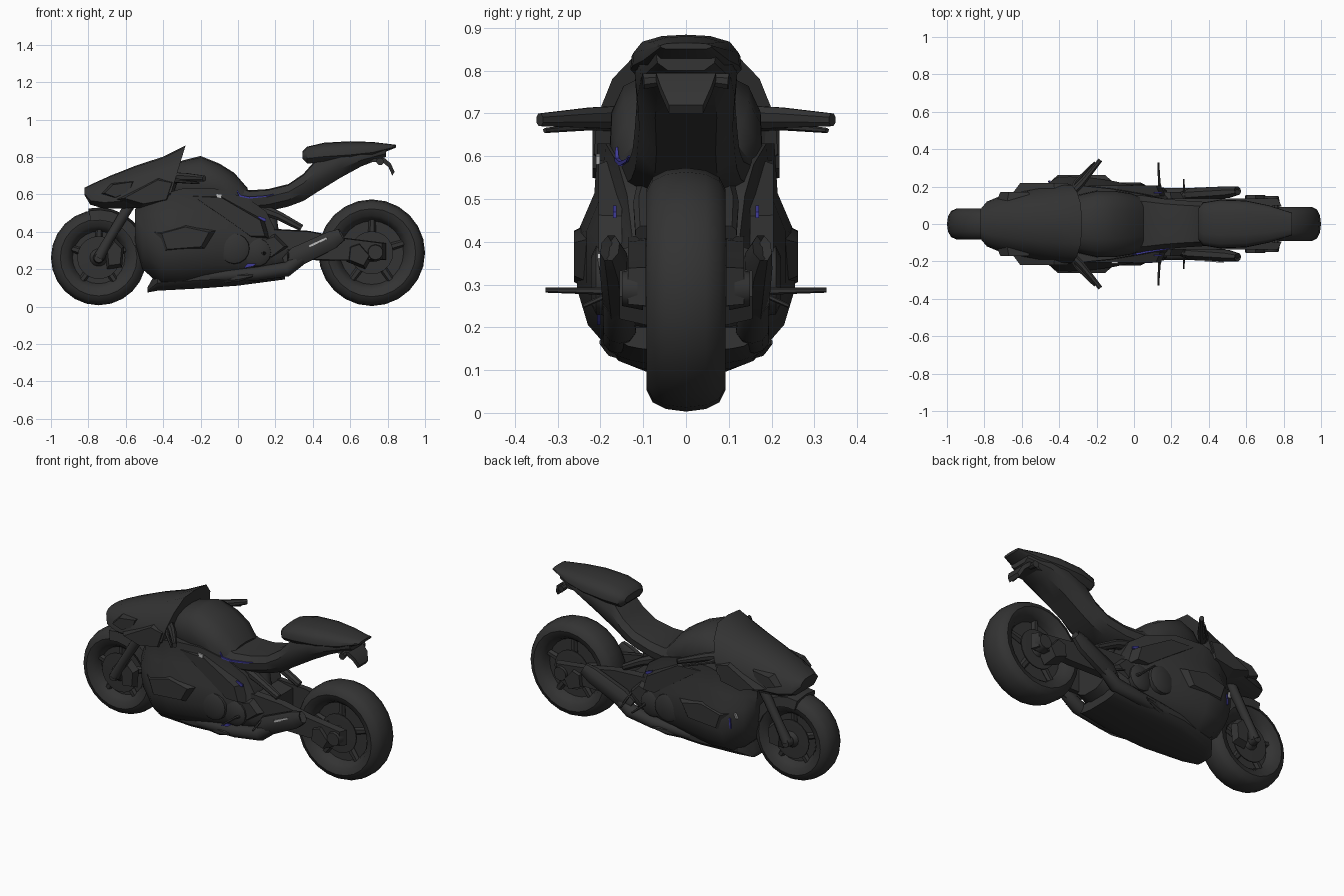
import bpy, bmesh, math
from mathutils import Vector


def material(name, rgb):
    m = bpy.data.materials.new(name)
    m.diffuse_color = (*rgb, 1)
    return m


CHARCOAL = material("charcoal", (0.033, 0.033, 0.033))
BLUE = material("deep blue", (0.05, 0.045, 0.32))
SILVER = material("silver", (0.5, 0.5, 0.5))


def skin(name, rings, mat=CHARCOAL, mirror=False, angle=38):
    """Closed solid from rings of equal length, capped at both ends."""
    bm = bmesh.new()
    rows = [[bm.verts.new(p) for p in r] for r in rings]
    n = len(rows[0])
    for a, b in zip(rows, rows[1:]):
        for i in range(n):
            bm.faces.new((a[i], a[(i + 1) % n], b[(i + 1) % n], b[i]))
    bm.faces.new(rows[0])
    bm.faces.new(rows[-1])
    bmesh.ops.recalc_face_normals(bm, faces=bm.faces)
    me = bpy.data.meshes.new(name)
    bm.to_mesh(me)
    bm.free()
    me.shade_smooth()
    me.set_sharp_from_angle(angle=math.radians(angle))
    me.materials.append(mat)
    ob = bpy.data.objects.new(name, me)
    bpy.context.collection.objects.link(ob)
    if mirror:
        ob.modifiers.new("mirror", 'MIRROR').use_axis = (False, True, False)
    return ob


def loft(name, half, stations, shear=0.0):
    """Body part: half profile (width, height fractions) at (x, bottom, top, half width)."""
    full = half + [(-y, z) for y, z in half[-2:0:-1]]
    return skin(name, [[(x + shear * fz * i / (len(stations) - 1), fy * w, zb + fz * (zt - zb))
                        for fy, fz in full] for i, (x, zb, zt, w) in enumerate(stations)])


def tube(name, path, radii, n=10, mat=CHARCOAL, mirror=True, flat=1.0):
    pts = [Vector(p) for p in path]
    rings = []
    for i, p in enumerate(pts):
        d = (pts[min(i + 1, len(pts) - 1)] - pts[max(i - 1, 0)]).normalized()
        u = d.cross(Vector((0, 0, 1)) if abs(d.z) < 0.9 else Vector((1, 0, 0))).normalized()
        v = u.cross(d)
        rings.append([p + radii[i] * (u * flat * math.cos(t) + v * math.sin(t))
                      for t in (2 * math.pi * (k + 0.5) / n for k in range(n))])
    return skin(name, rings, mat, mirror)


def lathe(name, cx, cz, prof, n=24, mirror=False):
    """Turned part around an axle along y; prof is (y, radius)."""
    return skin(name, [[(cx + r * math.cos(2 * math.pi * k / n), y, cz + r * math.sin(2 * math.pi * k / n))
                        for k in range(n)] for y, r in prof], mirror=mirror)


def plate(name, outline, y0, y1, mat=CHARCOAL, mirror=True, inset=0.0):
    """Side panel from an (x, z) outline, outer face at y1 shrunk by inset."""
    cx = sum(p[0] for p in outline) / len(outline)
    cz = sum(p[1] for p in outline) / len(outline)
    s = 1 - inset
    return skin(name, [[(x, y0, z) for x, z in outline],
                       [(cx + (x - cx) * s, y1, cz + (z - cz) * s) for x, z in outline]], mat, mirror, 25)


# Wheels: tyre with recessed rim, spokes, brake discs and axle
def wheel(label, cx, cz, R, w):
    half = [(-.03, .03), (-.03, R - .115), (-.6 * w, R - .105), (-.88 * w, R - .085),
            (-w, R - .05), (-.85 * w, R - .022), (-.5 * w, R - .006)]
    lathe(label + "_wheel", cx, cz, half + [(0, R)] + [(-y, r) for y, r in half[::-1]])
    for k in range(5):
        t = math.tau * k / 5 + .3
        c, s = math.cos(t), math.sin(t)
        tube(f"{label}_spoke_{k}", [(cx + c * .03, .035, cz + s * .03),
                                    (cx + c * (R - .1), .035, cz + s * (R - .1))], [.024, .018], 6)
    lathe(label + "_hub", cx, cz, [(.03, .06), (.07, .045), (.085, .03)], 14, True)
    lathe(label + "_brake_disc", cx, cz, [(.056, .115), (.062, .115), (.064, .06)], 20, True)


wheel("front", -.745, .262, .255, .082)
wheel("rear", .715, .288, .285, .092)

# Front fork, calipers and fender
tube("fork_leg", [(-.745, .105, .26), (-.69, .105, .36), (-.52, .1, .64)], [.03, .025, .03])
tube("front_axle", [(-.745, .08, .26), (-.745, .125, .26)], [.03, .025])
plate("front_caliper", [(-.70, .2), (-.62, .21), (-.61, .32), (-.66, .37), (-.71, .3)], .07, .11, inset=.25)
fender = []
for k in range(7):
    t = math.radians(18 + 14 * k)
    fender.append([(-.745 + r * math.cos(t), y, .262 + r * math.sin(t)) for y, r in
                   ((-.095, .2), (-.085, .255), (0, .268), (.085, .255), (.095, .2), (.087, .2), (0, .258), (-.087, .2))])
skin("front_fender", fender)

# Nose cowl with windscreen
COWL = [(0, 0), (.7, 0), (1, .18), (.97, .45), (.8, .74), (.48, .97), (0, 1)]
loft("nose_cowl", COWL, [(-.82, .595, .635, .08), (-.79, .545, .66, .12), (-.72, .525, .70, .15),
                         (-.6, .525, .755, .18), (-.48, .53, .80, .21), (-.375, .55, .862, .215)], .095)
plate("headlight_panel", [(-.74, .60), (-.68, .66), (-.54, .68), (-.56, .62), (-.66, .57)], .11, .172, inset=.25)
plate("cowl_flank", [(-.66, .57), (-.42, .70), (-.32, .68), (-.36, .56), (-.52, .53)], .15, .218, inset=.25)

# Main fairing around the engine, widest at mid height
FAIRING = [(0, 0), (.4, 0), (.72, .1), (.9, .2), (1, .36), (1, .6), (.84, .78), (.81, 1), (0, 1)]
loft("main_fairing", FAIRING, [(-.55, .33, .52, .13), (-.51, .2, .57, .185), (-.41, .11, .60, .25),
                               (-.3, .10, .63, .255), (-.12, .12, .63, .232), (.05, .13, .58, .195),
                               (.15, .15, .51, .17), (.2, .17, .41, .155), (.3, .21, .39, .12)])
loft("belly_pan", FAIRING, [(-.485, .075, .10, .06), (-.43, .085, .2, .13), (-.2, .097, .22, .175),
                            (0, .112, .22, .18), (.25, .145, .2, .15)])
tube("belly_fin", [(-.1, .15, .155), (0, .18, .155), (.08, .2, .165)], [.03, .022, .006], 6, flat=.5)

# Engine covers and panels breaking up the side
plate("side_scoop", [(-.46, .40), (-.28, .45), (-.1, .41), (-.16, .30), (-.42, .28)], .215, .262, inset=.3)
plate("frame_spar", [(-.28, .61), (-.1, .60), (.14, .46), (.17, .36), (.08, .36), (-.06, .46)], .15, .205, inset=.15)
lathe("clutch_cover", -.02, .31, [(.17, .085), (.21, .08), (.222, .055)], 16, True)
lathe("engine_cover", .1, .29, [(.13, .08), (.18, .075), (.195, .05)], 14, True)

# Fuel tank
TANK = [(0, 0), (.75, 0), (1, .3), (.98, .6), (.82, .84), (.45, .97), (0, 1)]
loft("fuel_tank", TANK, [(-.36, .58, .75, .12), (-.3, .56, .78, .155), (-.2, .55, .805, .178),
                         (-.1, .54, .765, .178), (-.02, .52, .715, .165), (.05, .5, .635, .14)])

# Seat rising into the tail
SEAT = [(0, 0), (.6, 0), (.95, .3), (1, .65), (.8, .95), (0, 1)]
loft("seat", SEAT, [(-.04, .49, .66, .16), (.06, .50, .622, .15), (.16, .51, .628, .135), (.27, .535, .655, .125),
                    (.35, .565, .71, .12), (.42, .61, .79, .115), (.55, .69, .85, .12),
                    (.66, .75, .86, .11), (.79, .80, .86, .07)])
loft("tail_cowl", TANK, [(.345, .79, .83, .085), (.37, .765, .855, .115), (.46, .77, .876, .13),
                         (.6, .78, .884, .125), (.72, .80, .88, .1), (.845, .85, .865, .06)])
skin("tail_light_bracket", [[(x, -w, z), (x, w, z), (x + .012, w, z + .02), (x + .012, -w, z + .02)]
                            for x, z, w in ((.68, .77, .07), (.77, .775, .07), (.805, .745, .06), (.825, .70, .04))])
tube("tail_signal", [(.755, .05, .78), (.76, .1, .775)], [.015, .02], 8)

# Swingarm, rear axle and suspension rod
plate("swingarm", [(.12, .42), (.38, .405), (.55, .37), (.79, .34), (.79, .25), (.55, .245), (.3, .25), (.12, .25)],
      .093, .135, inset=.06)
tube("rear_axle", [(.735, .1, .29), (.735, .15, .29)], [.05, .04])
tube("suspension_rod", [(.1, .08, .53), (.22, .1, .485), (.34, .1, .42)], [.035, .025, .02], 8)
tube("rear_shock", [(.17, 0, .53), (.2, 0, .28)], [.03, .035], 10, mirror=False)
plate("rear_caliper", [(.58, .24), (.68, .2), (.72, .27), (.65, .35), (.59, .33)], .07, .155, inset=.25)

# Twin exhausts
tube("exhaust_pipe", [(-.15, .15, .16), (.1, .16, .175), (.26, .155, .2), (.34, .16, .26)], [.03, .036, .04, .035])
tube("silencer", [(.25, .15, .235), (.31, .158, .265), (.5, .17, .355), (.555, .178, .385), (.53, .177, .372)],
     [.03, .058, .052, .036, .025], 8, flat=.65)
tube("silencer_plate", [(.38, -.197, .323), (.475, -.204, .367)], [.009, .009], 4, SILVER, False, .5)

# Handlebar grips and levers
tube("grip", [(-.36, .14, .69), (-.28, .22, .69), (-.18, .342, .685)], [.03, .026, .016], 8, flat=.8)
tube("lever", [(-.34, .17, .675), (-.31, .23, .67), (-.21, .33, .66)], [.016, .01, .006], 6)

# Foot pegs with heel plates and small pedal
tube("foot_peg", [(.15, .14, .285), (.135, .22, .285), (.13, .328, .287)], [.014, .008, .006], 6)
plate("heel_plate", [(.11, .36), (.2, .39), (.27, .32), (.18, .25), (.11, .28)], .13, .172, inset=.25)
tube("pedal", [(.27, .13, .3), (.265, .24, .25)], [.008, .005], 6)

# Blue and silver accents on each side
tube("seat_stripe", [(-.005, -.162, .62), (.01, -.162, .592), (.06, -.151, .582), (.15, -.137, .59), (.19, -.133, .6)],
     [.004, .007, .007, .005, .003], 4, BLUE, False)
plate("right_blue_mark", [(.03, .205), (.08, .215), (.1, .23), (.05, .23)], -.208, -.2, BLUE, False)
plate("spar_blue_mark", [(.1, .462), (.15, .455), (.15, .47), (.11, .485)], .163, .171, BLUE)
tube("left_blue_strip", [(-.455, .226, .31), (-.45, .228, .37)], [.006, .006], 4, BLUE, False)
tube("left_silver_mark", [(-.485, .207, .37), (-.475, .213, .40)], [.008, .008], 4, SILVER, False)
plate("tank_mark", [(-.115, .585), (-.09, .58), (-.085, .6), (-.12, .605)], -.21, -.201, SILVER, False)
